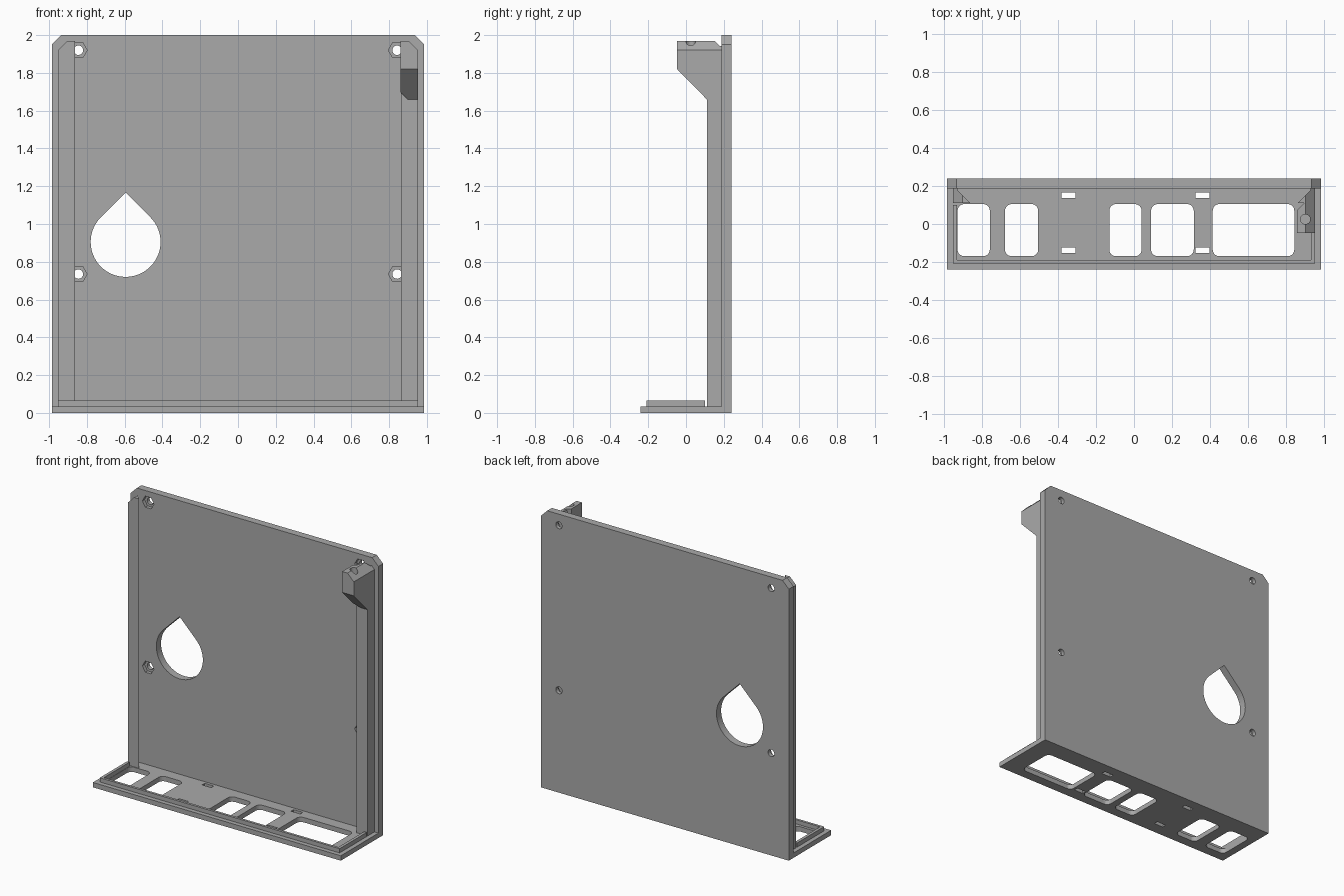
import bpy
import bmesh
import math

cube = bpy.data.objects.get("Cube")
if cube:
    bpy.data.objects.remove(cube, do_unlink=True)

grey = bpy.data.materials.new("plain_grey")
grey.use_nodes = True
grey.diffuse_color = (0.4, 0.4, 0.4, 1)
grey.node_tree.nodes["Principled BSDF"].inputs["Base Color"].default_value = (0.4, 0.4, 0.4, 1)


def prism(name, pts, axis, lo, hi):
    """Extrude a 2D outline along an axis, from lo to hi."""
    place = {"x": lambda p, d: (d, p[0], p[1]),
             "y": lambda p, d: (p[0], d, p[1]),
             "z": lambda p, d: (p[0], p[1], d)}[axis]
    bm = bmesh.new()
    a = [bm.verts.new(place(p, lo)) for p in pts]
    b = [bm.verts.new(place(p, hi)) for p in pts]
    bm.faces.new(a)
    bm.faces.new(b[::-1])
    n = len(pts)
    for i in range(n):
        j = (i + 1) % n
        bm.faces.new((a[i], b[i], b[j], a[j]))
    bmesh.ops.recalc_face_normals(bm, faces=bm.faces)
    mesh = bpy.data.meshes.new(name)
    bm.to_mesh(mesh)
    bm.free()
    mesh.materials.append(grey)
    obj = bpy.data.objects.new(name, mesh)
    bpy.context.collection.objects.link(obj)
    return obj


def cut(obj, cutters, operation="DIFFERENCE"):
    """Apply booleans, then discard the cutters."""
    for c in cutters:
        c.hide_render = True
        mod = obj.modifiers.new("cut", "BOOLEAN")
        mod.operation = operation
        mod.solver = "EXACT"
        mod.object = c
    bpy.context.view_layer.update()
    graph = bpy.context.evaluated_depsgraph_get()
    mesh = bpy.data.meshes.new_from_object(obj.evaluated_get(graph))
    obj.modifiers.clear()
    obj.data = mesh
    for c in cutters:
        bpy.data.objects.remove(c, do_unlink=True)


def arc(cx, cy, r, start, end, n):
    return [(cx + r * math.cos(math.radians(start + (end - start) * i / n)),
             cy + r * math.sin(math.radians(start + (end - start) * i / n)))
            for i in range(n + 1)]


def circle(cx, cy, r, n):
    return arc(cx, cy, r, 0, 360, n)[:-1]


def rect(x0, y0, x1, y1):
    return [(x0, y0), (x1, y0), (x1, y1), (x0, y1)]


def rounded(x0, y0, x1, y1, r):
    return (arc(x1 - r, y1 - r, r, 0, 90, 6) + arc(x0 + r, y1 - r, r, 90, 180, 6)
            + arc(x0 + r, y0 + r, r, 180, 270, 6) + arc(x1 - r, y0 + r, r, 270, 360, 6))


W, FRONT, PLATE_Y, BACK = 0.985, -0.24, 0.187, 0.24
BASE_Z, LIP_Z, RIB_Y, RIB_TOP = 0.035, 0.065, 0.11, 1.97

# Back plate with clipped top corners
back_plate = prism("back_plate", [(-W, 0), (W, 0), (W, 1.95), (W - 0.05, 2),
                                  (0.05 - W, 2), (-W, 1.95)], "y", PLATE_Y, BACK)

# Teardrop opening, screw holes and hexagonal nut pockets
tx, tz, tr = -0.595, 0.905, 0.185
teardrop = arc(tx, tz, tr, 135, 405, 48) + [(tx, tz + tr * math.sqrt(2))]
holes = [prism("teardrop_cutter", teardrop, "y", 0, 0.5)]
for x in (-0.845, 0.842):
    for z in (0.735, 1.92):
        holes.append(prism("nut_cutter", circle(x, z, 0.046, 6), "y", 0.1, PLATE_Y + 0.025))
        holes.append(prism("screw_cutter", circle(x, z, 0.025, 24), "y", 0.1, 0.5))
cut(back_plate, holes)

# Base plate with connector openings and tie slots
base_plate = prism("base_plate", rect(-W, FRONT, W, PLATE_Y), "z", 0, BASE_Z)
openings = [(-0.93, -0.76), (-0.68, -0.505), (-0.13, 0.04), (0.09, 0.315), (0.415, 0.845)]
holes = [prism("opening_cutter", rounded(a, -0.17, b, 0.105, 0.035), "z", -0.1, 0.1)
         for a, b in openings]
for x in (-0.345, 0.362):
    for y in (-0.138, 0.152):
        holes.append(prism("slot_cutter", rect(x - 0.037, y - 0.015, x + 0.037, y + 0.015),
                           "z", -0.1, 0.1))
cut(base_plate, holes)

# Raised lip around the front and sides of the base
lip = [(-0.953, 0.1), (-0.953, -0.208), (0.953, -0.208), (0.953, 0.1),
       (0.932, 0.1), (0.932, -0.19), (-0.932, -0.19), (-0.932, 0.1)]
prism("base_lip", lip, "z", BASE_Z, LIP_Z)


# Undercut side ribs with sloped outer top corners
def top_corner(side):
    pts = [(0.953, 1.92), (0.903, RIB_TOP), (0.903, 2.1), (1.1, 2.1), (1.1, 1.92)]
    return prism("corner_cutter", [(side * x, z) for x, z in pts], "y", -0.5, 0.5)


section = [(0.953, PLATE_Y), (0.953, RIB_Y), (0.863, RIB_Y), (0.93, 0.177), (0.93, PLATE_Y)]
for side, name in ((1, "left_rib"), (-1, "right_rib")):
    rib = prism(name, [(side * x, y) for x, y in section], "z", BASE_Z, RIB_TOP)
    cut(rib, [top_corner(side)])

# Latch arm with sloped underside and a vertical screw hole
arm_side = [(-0.047, RIB_TOP), (-0.047, 1.82), (RIB_Y, 1.66), (RIB_Y, RIB_TOP)]
arm = prism("latch_arm", arm_side, "x", 0.86, 0.953)
cut(arm, [top_corner(1),
          prism("inner_corner_cutter", [(0.84, 0.053), (0.92, 0.133), (0.84, 0.133)],
                "z", 1.5, 2.1),
          prism("hole_cutter", circle(0.903, 0.025, 0.026, 24), "z", 1.8, 2.1)])
